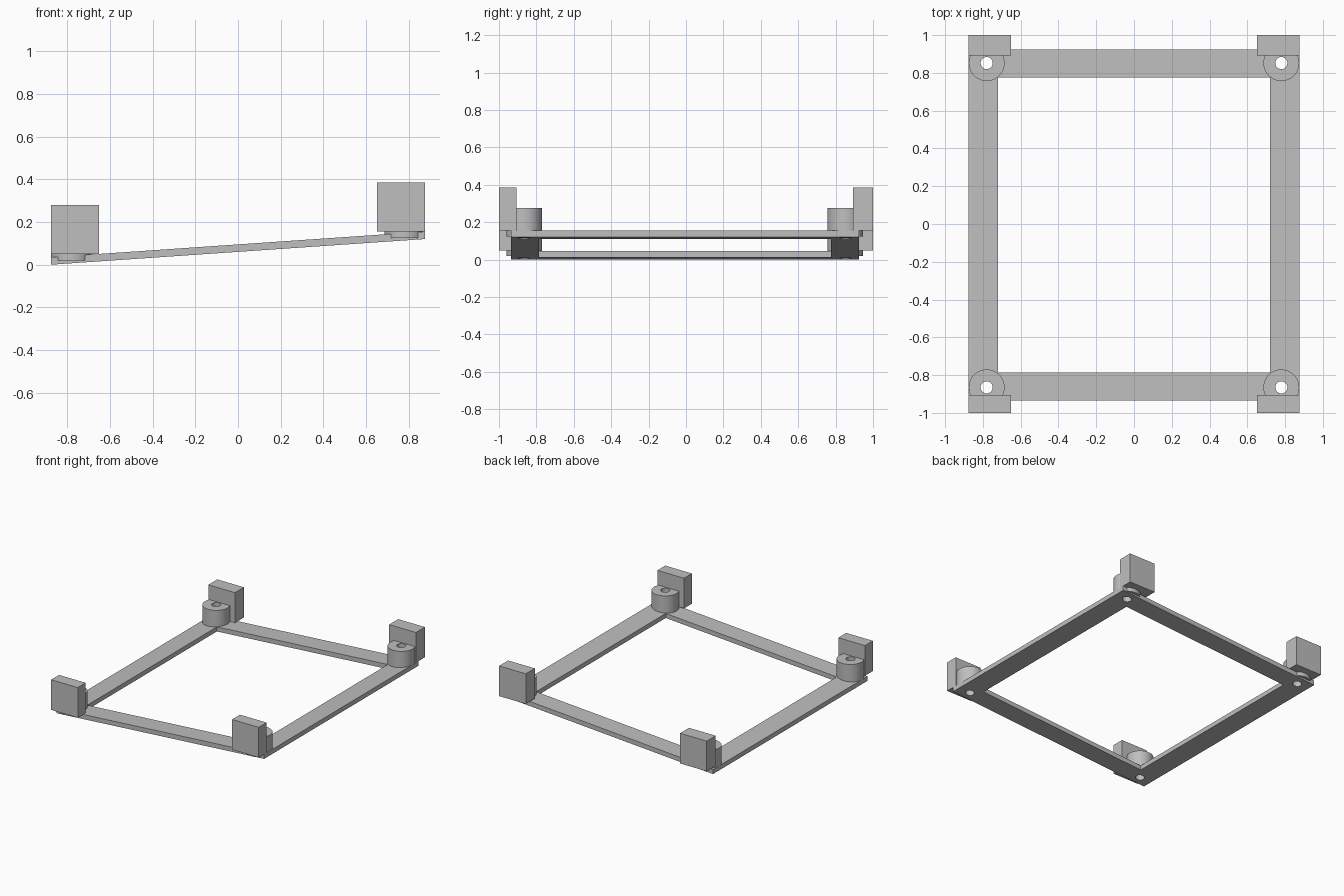
import bpy
import bmesh
import math
from mathutils import Matrix, Vector

if "Cube" in bpy.data.objects:
    bpy.data.objects.remove(bpy.data.objects["Cube"], do_unlink=True)

grey = bpy.data.materials.new("plain grey")
grey.use_nodes = True
grey.diffuse_color = (0.52, 0.52, 0.52, 1)
grey.node_tree.nodes["Principled BSDF"].inputs["Base Color"].default_value = grey.diffuse_color

SLOPE = 0.12 / 1.75
HALF_X = 0.875
POST_X = 0.78
POST_R = 0.095
HOLE_R = 0.032


def finish(name, bm):
    mesh = bpy.data.meshes.new(name)
    bm.to_mesh(mesh)
    bm.free()
    mesh.materials.append(grey)
    obj = bpy.data.objects.new(name, mesh)
    bpy.context.collection.objects.link(obj)
    return obj


def box(name, low, high):
    low, high = Vector(low), Vector(high)
    bm = bmesh.new()
    bmesh.ops.create_cube(bm, size=1, matrix=Matrix.Translation((low + high) / 2)
                          @ Matrix.Diagonal((*(high - low), 1)))
    return finish(name, bm)


def cylinder(name, x, y, bottom, top, radius):
    bm = bmesh.new()
    bmesh.ops.create_cone(bm, cap_ends=True, segments=48, radius1=radius, radius2=radius,
                          depth=top - bottom,
                          matrix=Matrix.Translation((x, y, (bottom + top) / 2)))
    return finish(name, bm)


def activate(obj):
    bpy.ops.object.select_all(action='DESELECT')
    obj.select_set(True)
    bpy.context.view_layer.objects.active = obj


def cut(obj, cutter):
    activate(obj)
    mod = obj.modifiers.new("cut", 'BOOLEAN')
    mod.operation = 'DIFFERENCE'
    mod.solver = 'EXACT'
    mod.object = cutter
    bpy.ops.object.modifier_apply(modifier=mod.name)


def smooth(obj):
    activate(obj)
    bpy.ops.object.shade_smooth_by_angle(angle=math.radians(30))


# Rectangular frame, sheared so that it rises towards its left side
frame = box("tilted_frame", (-HALF_X, -0.935, 0), (HALF_X, 0.925, 0.035))
for v in frame.data.vertices:
    v.co.z += (v.co.x + HALF_X) * SLOPE
opening = box("frame_opening", (-0.72, -0.785, -1), (0.72, 0.775, 1))
cut(frame, opening)
bpy.data.objects.remove(opening, do_unlink=True)

# A drilled round post and an upright block at each corner
for side, sx, base in (("right", -1, 0.05), ("left", 1, 0.155)):
    for end, sy, post_y in (("front", -1, -0.865), ("back", 1, 0.852)):
        name = f"{end}_{side}"
        post = cylinder(name + "_post", sx * POST_X, post_y, base - 0.03, base + 0.12, POST_R)
        drill = cylinder("drill", sx * POST_X, post_y, -1, 1, HOLE_R)
        cut(post, drill)
        cut(frame, drill)
        bpy.data.objects.remove(drill, do_unlink=True)
        smooth(post)
        xs = sorted((sx * 0.65, sx * HALF_X))
        ys = sorted((sy * (0.905 if sy < 0 else 0.892), sy * 1.0))
        box(name + "_block", (xs[0], ys[0], base), (xs[1], ys[1], base + 0.23))

smooth(frame)
